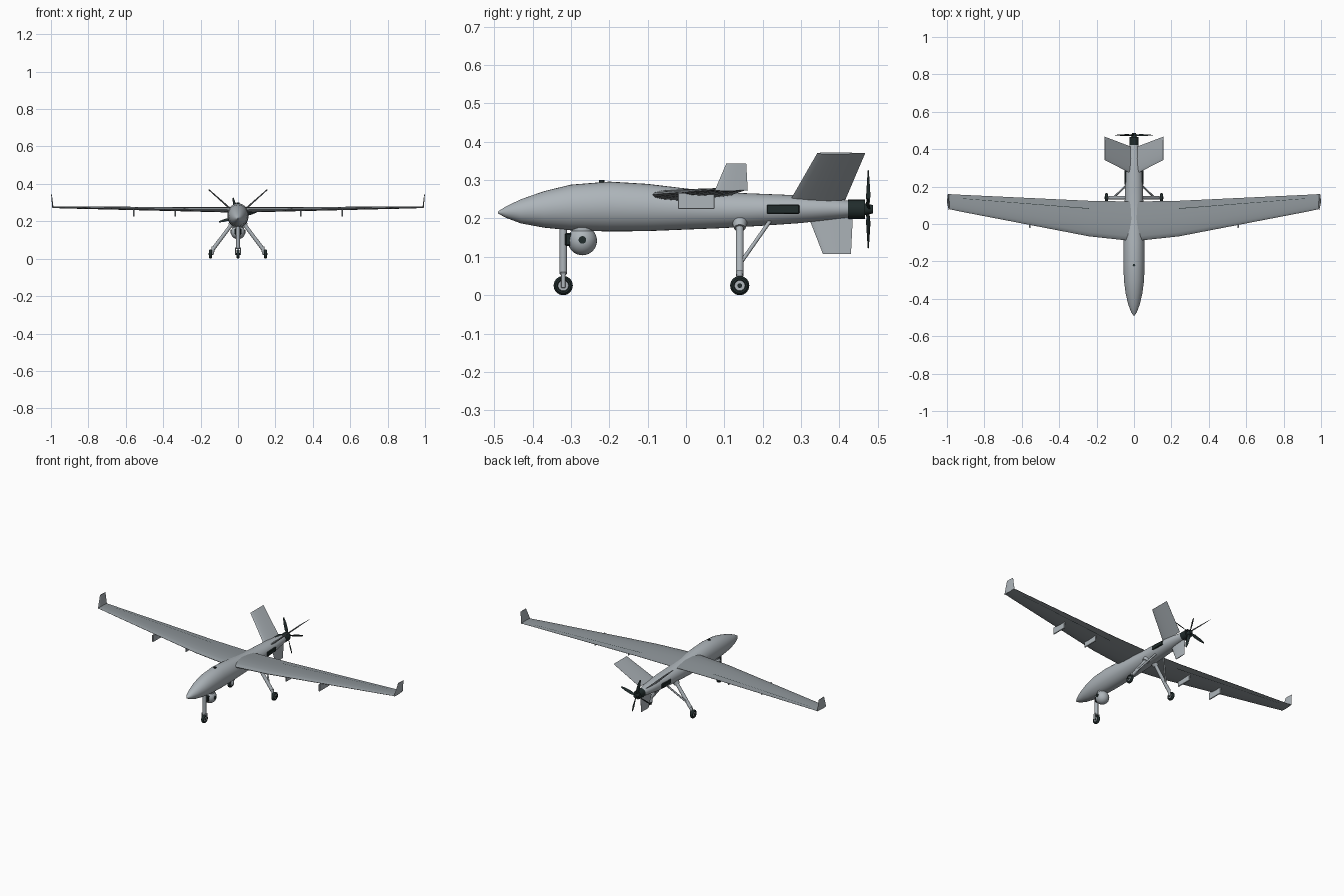
import bpy, bmesh, math
from mathutils import Vector, Matrix

old = bpy.data.objects.get("Cube")
if old:
    bpy.data.objects.remove(old, do_unlink=True)


def material(name, rgb):
    m = bpy.data.materials.new(name)
    m.use_nodes = True
    m.diffuse_color = (*rgb, 1)
    m.node_tree.nodes["Principled BSDF"].inputs["Base Color"].default_value = (*rgb, 1)
    return m


LIGHT = material("light_grey", (0.42, 0.46, 0.49))
WING = material("wing_grey", (0.27, 0.30, 0.32))
DARK = material("near_black", (0.015, 0.025, 0.025))


def finish(name, bm, mats, mirror=False, smooth=True):
    bmesh.ops.recalc_face_normals(bm, faces=bm.faces)
    mesh = bpy.data.meshes.new(name)
    bm.to_mesh(mesh)
    bm.free()
    ob = bpy.data.objects.new(name, mesh)
    bpy.context.collection.objects.link(ob)
    for m in mats:
        mesh.materials.append(m)
    if smooth:
        bpy.ops.object.select_all(action='DESELECT')
        ob.select_set(True)
        bpy.context.view_layer.objects.active = ob
        bpy.ops.object.shade_smooth_by_angle(angle=math.radians(35))
    if mirror:
        ob.modifiers.new("Mirror", 'MIRROR').use_clip = False
    return ob


def loft(rings):
    """Skin a list of equal rings and cap both ends."""
    bm = bmesh.new()
    vs = [[bm.verts.new(p) for p in r] for r in rings]
    n = len(vs[0])
    for a, b in zip(vs, vs[1:]):
        for i in range(n):
            bm.faces.new((a[i], a[(i + 1) % n], b[(i + 1) % n], b[i]))
    bm.faces.new(vs[0])
    bm.faces.new(vs[-1])
    return bm


# Half thickness along the chord; the narrow step near the rear is the flap seam
FOIL = [(0, 0), (.03, .22), (.12, .39), (.3, .5), (.55, .41),
        (.775, .23), (.79, .215), (1, .03)]


def foil(lead, chord, thick, normal):
    n = Vector(normal).normalized() * thick
    top = [Vector(lead) + Vector((0, f * chord, 0)) + n * t for f, t in FOIL]
    low = [Vector(lead) + Vector((0, f * chord, 0)) - n * t for f, t in FOIL[:0:-1]]
    return top + low


def rod(name, a, b, r, mat, r2=None, mirror=False, sides=20):
    a, b = Vector(a), Vector(b)
    d = b - a
    bm = bmesh.new()
    rot = d.to_track_quat('Z', 'Y').to_matrix().to_4x4()
    bmesh.ops.create_cone(bm, cap_ends=True, segments=sides, radius1=r,
                          radius2=r if r2 is None else r2, depth=d.length,
                          matrix=Matrix.Translation((a + b) / 2) @ rot)
    return finish(name, bm, [mat], mirror)


def box(name, centre, size, mat, mirror=False):
    bm = bmesh.new()
    bmesh.ops.create_cube(bm, size=1, matrix=Matrix.Translation(centre) @
                          Matrix.Diagonal((*size, 1)))
    bmesh.ops.bevel(bm, geom=bm.edges[:], offset=min(size) * .2, segments=1, affect='EDGES')
    return finish(name, bm, [mat], mirror, smooth=False)


# Fuselage: y, bottom, top, half width
BODY = [(-.49, .213, .218, .003), (-.47, .202, .231, .016), (-.43, .187, .250, .031),
        (-.37, .176, .271, .045), (-.3, .169, .288, .054), (-.2, .166, .296, .057),
        (-.1, .167, .290, .056), (0, .171, .278, .053), (.1, .175, .268, .050),
        (.2, .181, .264, .048), (.3, .188, .260, .043), (.37, .196, .253, .034),
        (.425, .203, .246, .024)]
rings = []
for y, lo, hi, w in BODY:
    angles = [2 * math.pi * i / 32 for i in range(32)]
    rings.append([(w * math.cos(t), y, (lo + hi) / 2 + (hi - lo) / 2 * math.sin(t))
                  for t in angles])
finish("fuselage", loft(rings), [LIGHT])

# Wings, with a dark seam in front of the flaps on the upper skin
up = (0, 0, 1)
wing = loft([foil((0, -.092, .261), .212, .030, up), foil((.24, -.066, .264), .190, .024, up),
             foil((.92, .065, .274), .091, .011, up), foil((.992, .08, .275), .08, .008, up)])
wing.normal_update()
for f in wing.faces:
    c = f.calc_center_median()
    edges = sorted(e.calc_length() for e in f.edges)
    xs = [v.co.x for v in f.verts]
    if len(xs) == 4 and edges[1] < .004 and min(xs) > .2 and max(xs) < .95 and c.z > .264:
        f.material_index = 1
finish("wing", wing, [WING, DARK], mirror=True)

# Winglets, tail fins, belly fin
side = (1, 0, 0)
finish("winglet", loft([foil((.99, .075, .273), .086, .007, side),
                        foil((.997, .105, .343), .052, .004, side)]), [LIGHT], mirror=True)
finish("v_tail", loft([foil((.02, .272, .248), .143, .010, (-.66, 0, .75)),
                       foil((.157, .342, .370), .125, .006, (-.66, 0, .75))]),
       [LIGHT], mirror=True)
finish("belly_fin", loft([foil((0, .318, .207), .117, .010, side),
                          foil((0, .357, .107), .073, .006, side)]), [LIGHT])

# Underwing pylons
for label, x in (("inner", .335), ("outer", .557)):
    box(label + "_pylon", (x, .027, .246), (.007, .095, .042), LIGHT, mirror=True)

# Side vents and spine sensor
box("side_vent", (.044, .253, .224), (.012, .085, .024), DARK, mirror=True)
rod("spine_sensor", (0, -.22, .29), (0, -.22, .300), .007, DARK)

# Engine, spinner and propeller
rod("engine", (0, .422, .224), (0, .466, .224), .025, DARK)
rod("spinner", (0, .466, .224), (0, .487, .224), .015, DARK, r2=.011)
for i in range(4):
    turn = Matrix.Translation((0, .475, .224)) @ Matrix.Rotation(
        math.radians(-15 + 90 * i), 4, 'Y')
    blade = []
    for r, w, twist in ((.008, .008, 50), (.035, .018, 40), (.075, .016, 25), (.105, .007, 15)):
        pitch = Matrix.Rotation(math.radians(twist), 4, 'Z')
        blade.append([turn @ (pitch @ Vector((sx * w / 2, sy * .0015, 0)) + Vector((0, 0, r)))
                      for sx, sy in ((-1, 0), (0, -1), (1, 0), (0, 1))])
    finish(f"propeller_blade_{i + 1}", loft(blade), [DARK])

# Sensor ball under the nose
bm = bmesh.new()
bmesh.ops.create_uvsphere(bm, u_segments=28, v_segments=16, radius=.038,
                          matrix=Matrix.Translation((0, -.27, .142)))
finish("sensor_ball", bm, [LIGHT])
rod("sensor_mount", (0, -.27, .165), (0, -.27, .185), .028, LIGHT)
box("sensor_window", (0, -.305, .145), (.036, .022, .034), DARK)
rod("sensor_pivot", (.032, -.27, .144), (.039, -.27, .144), .010, DARK, mirror=True)


# Wheels
def wheel(name, x, y, mirror):
    bm = bmesh.new()
    ring = []
    for i in range(29):
        t = 2 * math.pi * i / 28
        radial = Vector((0, math.cos(t), math.sin(t)))
        ring.append([Vector((x, y, .025)) + radial * (.0175 + .0075 * math.cos(a))
                     + Vector((.009 * math.sin(a), 0, 0))
                     for a in [2 * math.pi * k / 10 for k in range(10)]])
    bm.free()
    tyre = loft(ring)
    bmesh.ops.delete(tyre, geom=[f for f in tyre.faces if len(f.verts) > 4], context='FACES')
    bmesh.ops.remove_doubles(tyre, verts=tyre.verts, dist=.00001)
    finish(name + "_tyre", tyre, [DARK], mirror)
    rod(name + "_hub", (x - .007, y, .025), (x + .007, y, .025), .0135, LIGHT, mirror=mirror)
    rod(name + "_axle", (x - .012, y, .025), (x + .012, y, .025), .006, DARK, mirror=mirror)


wheel("nose_wheel", 0, -.32, False)
wheel("main_wheel", .147, .14, True)

# Nose leg with fork
rod("nose_leg", (0, -.32, .055), (0, -.32, .18), .010, LIGHT)
box("nose_fork_top", (0, -.32, .056), (.032, .016, .008), LIGHT)
box("nose_fork_side", (.014, -.32, .039), (.004, .011, .040), LIGHT, mirror=True)

# Main legs, fairings and rear braces
rod("main_leg", (.025, .14, .195), (.133, .14, .052), .010, LIGHT, mirror=True)
rod("main_leg_foot", (.133, .14, .064), (.136, .14, .022), .008, LIGHT, mirror=True)
rod("leg_fairing", (.022, .14, .199), (.040, .14, .175), .023, LIGHT, r2=.015, mirror=True)
rod("leg_brace", (.028, .218, .192), (.108, .143, .085), .005, LIGHT, mirror=True)
